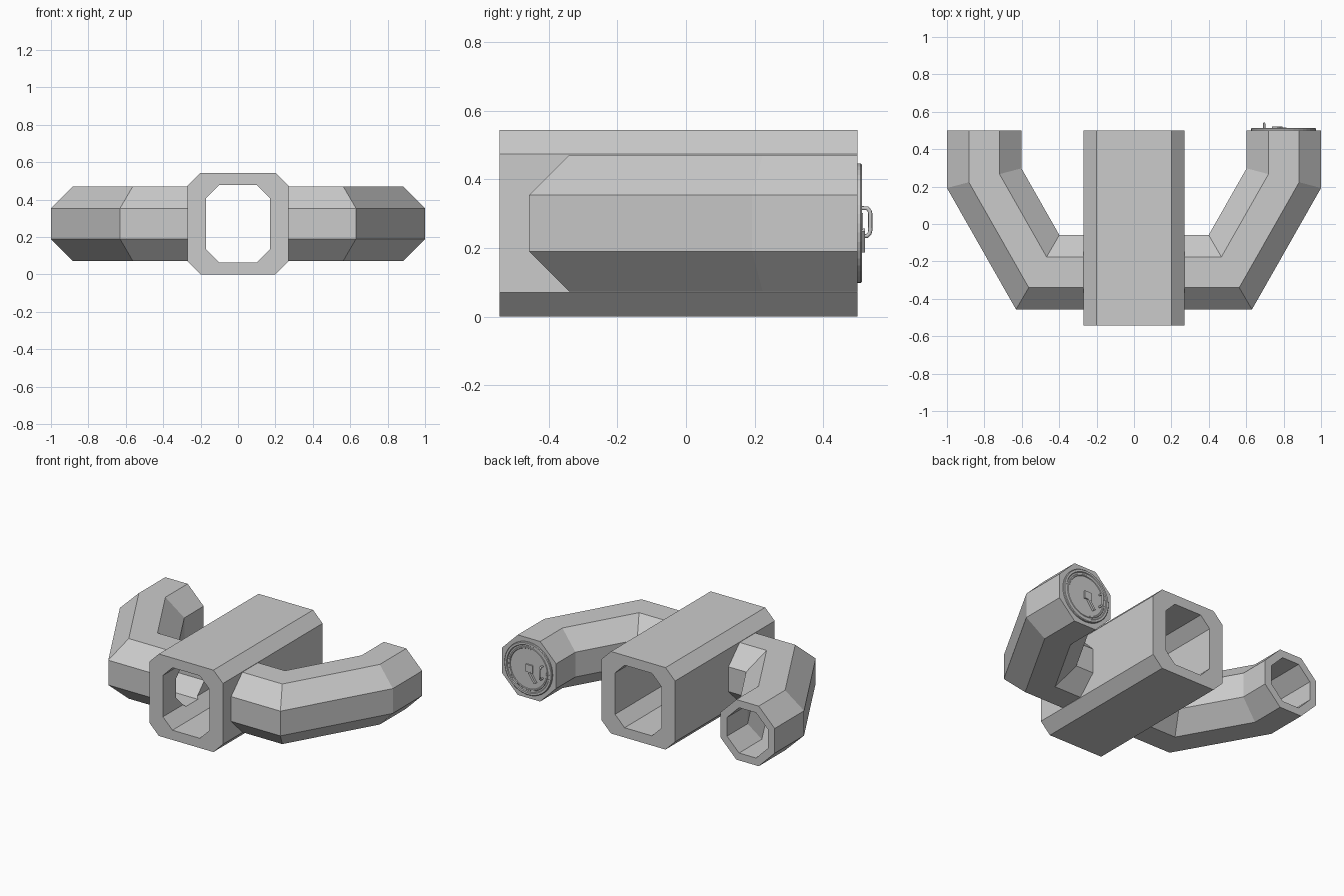
import bpy, bmesh, math
from mathutils import Vector, Matrix

if "Cube" in bpy.data.objects:
    bpy.data.objects.remove(bpy.data.objects["Cube"])

grey = bpy.data.materials.new("grey")
grey.diffuse_color = (0.6, 0.6, 0.6, 1)
grey.use_nodes = True
grey.node_tree.nodes["Principled BSDF"].inputs["Base Color"].default_value = grey.diffuse_color
ZC = 0.272      # height of all tube axes
BACK = 0.5      # rear end of the tubes


def finish(name, bm):
    bmesh.ops.recalc_face_normals(bm, faces=bm.faces)
    me = bpy.data.meshes.new(name)
    bm.to_mesh(me)
    bm.free()
    me.materials.append(grey)
    ob = bpy.data.objects.new(name, me)
    bpy.context.collection.objects.link(ob)
    return ob


def octagon(hw, hh, c):
    q = [(hw, hh - c), (hw - c, hh)]
    return q + [(-a, b) for a, b in q[::-1]] + [(-a, -b) for a, b in q] + [(a, -b) for a, b in q[::-1]]


def sweep(bm, path, profile):
    """Rings of a profile along a flat path with mitred corners."""
    pts = [Vector(p) for p in path]
    rings = []
    for i, p in enumerate(pts):
        d0 = (p - pts[i - 1]).normalized() if i else (pts[1] - p).normalized()
        d1 = (pts[i + 1] - p).normalized() if i < len(pts) - 1 else d0
        n0, n1 = Vector((d0.y, -d0.x)), Vector((d1.y, -d1.x))
        m = (n0 + n1) / (1 + n0.dot(n1))
        rings.append([bm.verts.new((p.x + m.x * a, p.y + m.y * a, ZC + b)) for a, b in profile])
    for r, s in zip(rings, rings[1:]):
        for k in range(len(r)):
            j = (k + 1) % len(r)
            bm.faces.new((r[k], r[j], s[j], s[k]))
    return rings


def pipe(name, path, outer, inner):
    bm = bmesh.new()
    o, i = sweep(bm, path, outer), sweep(bm, path, inner)
    for e in (0, -1):
        for k in range(8):
            j = (k + 1) % 8
            bm.faces.new((o[e][k], o[e][j], i[e][j], i[e][k]))
    return finish(name, bm)


# Central straight tube
tube = pipe("centre_tube", [(0, -0.543), (0, BACK)],
            octagon(0.27, 0.2715, 0.07), octagon(0.17, 0.207, 0.07))

# Bent side arms, opening into the central tube
arm_out, arm_in = octagon(0.199, 0.199, 0.117), octagon(0.15, 0.15, 0.088)
for side, name in ((1, "right"), (-1, "left")):
    pipe(name + "_arm", [(side * x, y) for x, y in
         ((0.27, -0.258), (0.515, -0.258), (0.801, 0.245), (0.801, BACK))], arm_out, arm_in)
    bm = bmesh.new()
    for ring in sweep(bm, [(side * 0.1, -0.258), (side * 0.3, -0.258)], arm_in):
        bm.faces.new(ring)
    cutter = finish(name + "_opening_cutter", bm)
    cutter.hide_render = True
    cutter.display_type = 'WIRE'
    mod = tube.modifiers.new("opening", 'BOOLEAN')
    mod.operation = 'DIFFERENCE'
    mod.solver = 'EXACT'
    mod.object = cutter

# Round hatch: stepped lathe profile (radius, y) on the right arm's end
prof = [(0.174, 0.498), (0.174, 0.509), (0.170, 0.513), (0.157, 0.513), (0.153, 0.508),
        (0.144, 0.508), (0.141, 0.511), (0.134, 0.511), (0.131, 0.507)]
bm = bmesh.new()
N = 40
rings = [[bm.verts.new((0.8 + r * math.cos(t * math.tau / N), y, ZC + r * math.sin(t * math.tau / N)))
          for t in range(N)] for r, y in prof]
for r, s in zip(rings, rings[1:]):
    for k in range(N):
        bm.faces.new((r[k], r[(k + 1) % N], s[(k + 1) % N], s[k]))
bm.faces.new(rings[0])
bm.faces.new(rings[-1])
finish("hatch", bm)


def box(name, centre, size, angle=0):
    bm = bmesh.new()
    bmesh.ops.create_cube(bm, size=1, matrix=Matrix.Translation(centre)
                          @ Matrix.Rotation(angle, 4, 'Y') @ Matrix.Diagonal((*size, 1)))
    return finish(name, bm)


# Latch plate with its slanted lever
box("latch_plate", (0.79, 0.51, 0.277), (0.05, 0.012, 0.05))
box("latch_lever", (0.765, 0.513, 0.222), (0.016, 0.016, 0.075), math.radians(35))

# Pull handle: bent round bar
curve = bpy.data.curves.new("handle", 'CURVE')
curve.dimensions = '3D'
curve.bevel_depth = 0.006
curve.bevel_resolution = 2
sp = curve.splines.new('POLY')
path = [(0.505, 0.235), (0.528, 0.235), (0.535, 0.243), (0.537, 0.252),
        (0.537, 0.3), (0.535, 0.308), (0.528, 0.316), (0.505, 0.316)]
sp.points.add(len(path) - 1)
for p, (y, z) in zip(sp.points, path):
    p.co = (0.696, y, z, 1)
curve.materials.append(grey)
bpy.context.collection.objects.link(bpy.data.objects.new("handle", curve))
